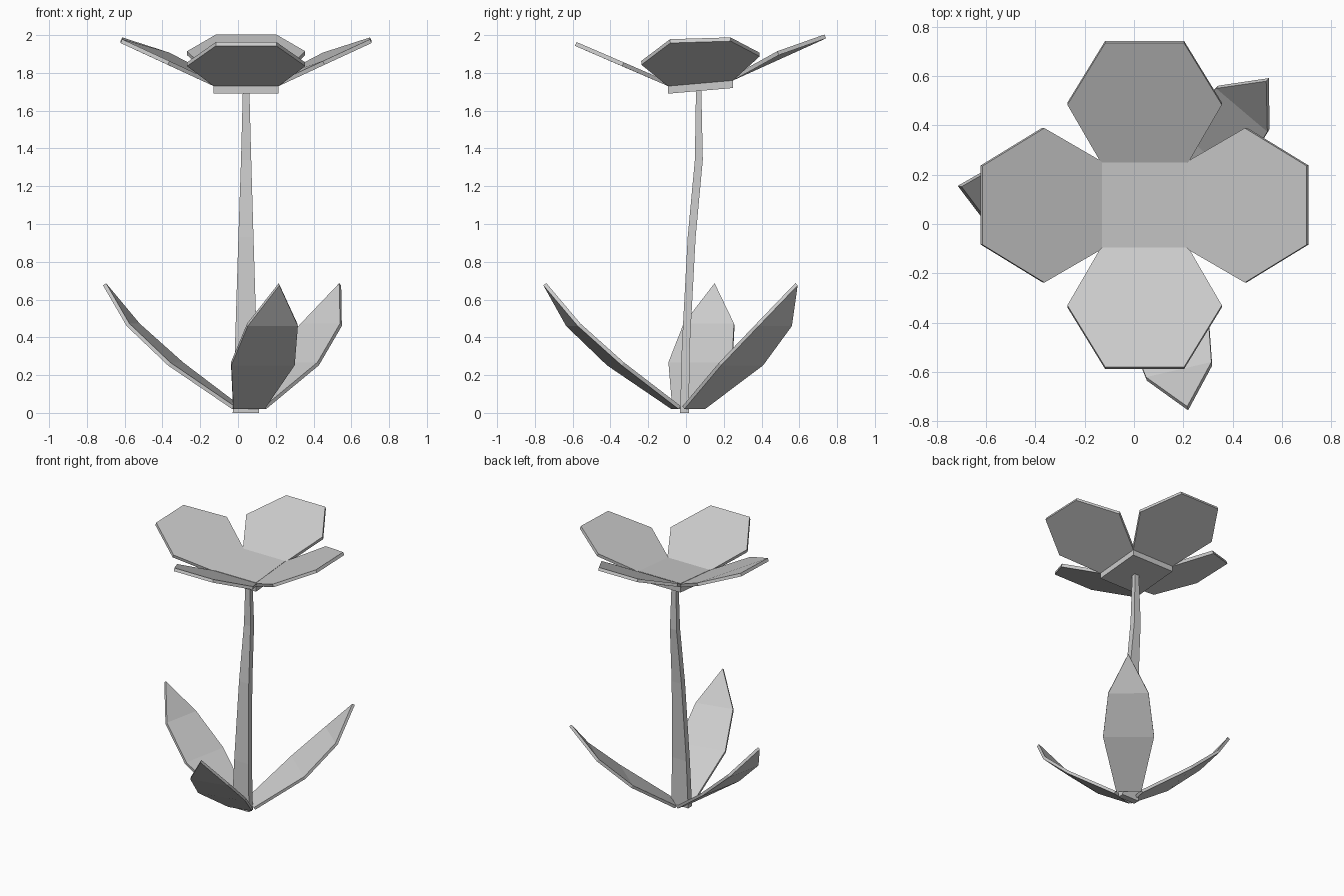
import bpy
from math import sin, cos, radians

if "Cube" in bpy.data.objects:
    bpy.data.objects.remove(bpy.data.objects["Cube"], do_unlink=True)

grey = bpy.data.materials.new("plain_grey")
grey.use_nodes = True
COLOUR = (0.6, 0.6, 0.6, 1)
grey.diffuse_color = COLOUR
grey.node_tree.nodes["Principled BSDF"].inputs["Base Color"].default_value = COLOUR


def build(name, verts, faces, thickness=0):
    mesh = bpy.data.meshes.new(name)
    mesh.from_pydata(verts, [], faces)
    mesh.materials.append(grey)
    obj = bpy.data.objects.new(name, mesh)
    bpy.context.collection.objects.link(obj)
    if thickness:
        mod = obj.modifiers.new("Thickness", "SOLIDIFY")
        mod.thickness = thickness
        mod.offset = 1
    return obj


def loft(name, sections):
    """Rectangular column; each section is z, x, half width, y, half depth, slope."""
    verts, faces = [], []
    for z, x, w, y, d, slope in sections:
        for sx, sy in ((-1, -1), (1, -1), (1, 1), (-1, 1)):
            verts.append((x + sx * w, y + sy * d, z + sy * d * slope))
    for i in range(0, len(verts) - 4, 4):
        for k in range(4):
            n = (k + 1) % 4
            faces.append((i + k, i + n, i + n + 4, i + k + 4))
    last = len(verts) - 4
    faces += [(3, 2, 1, 0), tuple(range(last, last + 4))]
    return build(name, verts, faces)


# Stem: flat tapering strip that bends towards the back
loft("stem", [
    (0.0, 0.042, 0.070, -0.008, 0.023, 0),
    (0.35, 0.042, 0.058, -0.001, 0.021, 0),
    (0.93, 0.042, 0.040, 0.030, 0.021, 0),
    (1.34, 0.043, 0.027, 0.068, 0.021, 0),
    (1.72, 0.043, 0.017, 0.067, 0.014, 0),
])

# Flower centre: slightly tilted square plate
CX, CY, HALF = 0.043, 0.077, 0.172
loft("flower_centre", [
    (1.705, CX, HALF, CY, HALF, 0.087),
    (1.772, CX, HALF, CY, HALF, 0.087),
])

# Petals: stations are radius, half width, height, tilt towards the back
PETAL = [(HALF, HALF, 1.745, 0.087), (0.415, 0.313, 1.865, 0.071), (0.665, 0.16, 1.963, 0.03)]
for name, angle in (("left", 0), ("back", 90), ("right", 180), ("front", 270)):
    c, s = cos(radians(angle)), sin(radians(angle))
    outline = [(r, -w, z, t) for r, w, z, t in PETAL]
    outline += [(r, w, z, t) for r, w, z, t in reversed(PETAL)]
    verts = []
    for r, v, z, tilt in outline:
        y = r * s + v * c
        verts.append((CX + r * c - v * s, CY + y, z + tilt * y))
    build(name + "_petal", verts, [tuple(range(6))], 0.022)

# Leaves: stations are radius, half width, height, ending in a point
LEAF = [(0.06, 0.085, 0.02), (0.39, 0.172, 0.252), (0.62, 0.136, 0.46)]
for name, angle in (("front", -77), ("back_left", 49.7), ("right", 168.5)):
    c, s = cos(radians(angle)), sin(radians(angle))
    verts = []
    for r, w, z in LEAF:
        for v in (-w, w):
            verts.append((0.045 + r * c - v * s, r * s + v * c, z))
    verts.append((0.045 + 0.775 * c, 0.775 * s, 0.675))
    build(name + "_leaf", verts, [(0, 2, 3, 1), (2, 4, 5, 3), (4, 6, 5)], 0.02)
